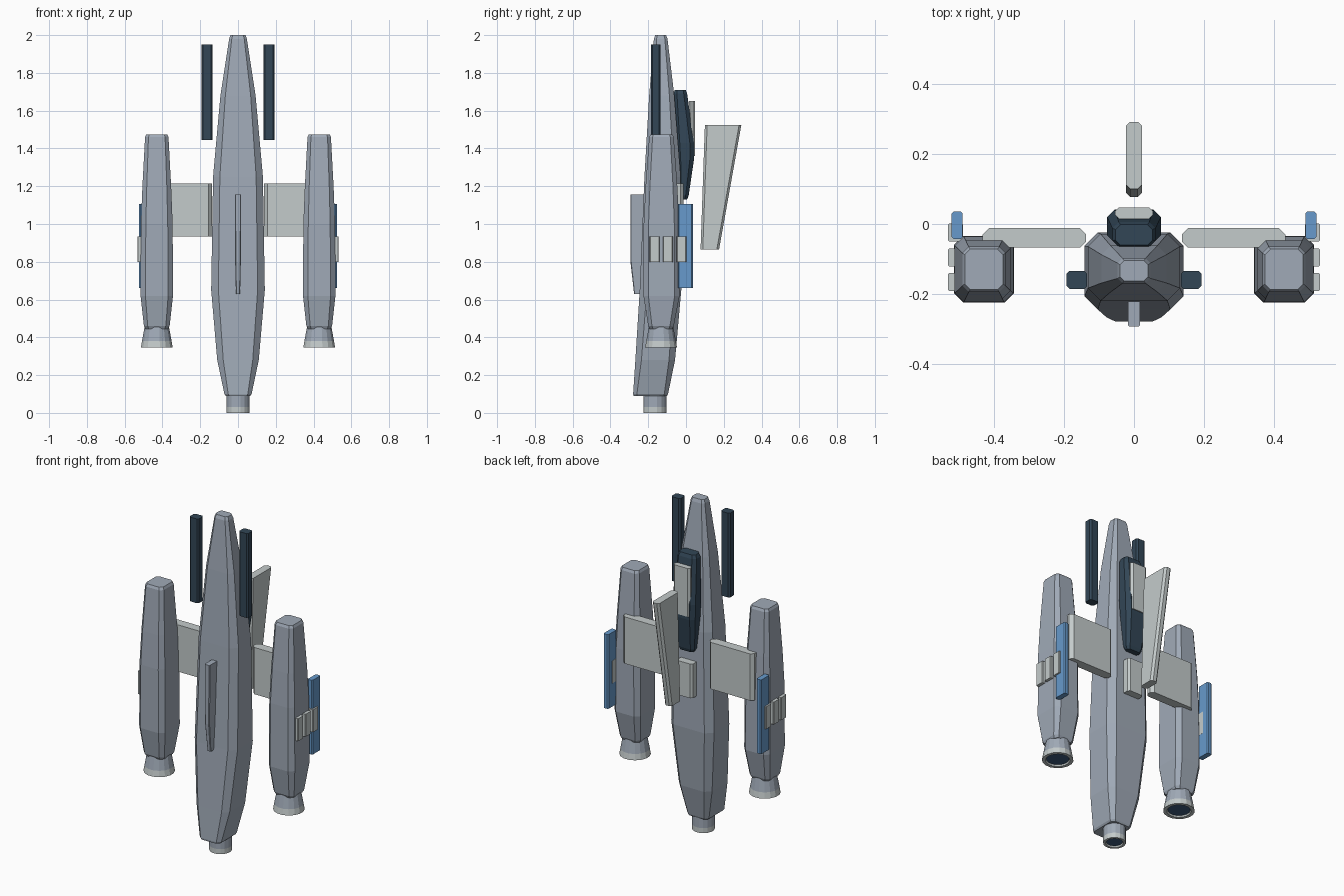
import bpy, bmesh, math

if "Cube" in bpy.data.objects:
    bpy.data.objects.remove(bpy.data.objects["Cube"])


def srgb(r, g, b):
    def lin(v):
        v /= 255
        return v / 12.92 if v < 0.04045 else ((v + 0.055) / 1.055) ** 2.4
    return (lin(r), lin(g), lin(b), 1)


def material(name, rgb):
    m = bpy.data.materials.new(name)
    m.diffuse_color = srgb(*rgb)
    m.use_nodes = True
    m.node_tree.nodes["Principled BSDF"].inputs["Base Color"].default_value = m.diffuse_color
    return m


HULL = material("hull grey", (160, 170, 183))
LIGHT = material("light grey", (196, 203, 203))
NAVY = material("dark navy", (50, 70, 86))
BLUE = material("panel blue", (103, 154, 204))
GLOW = material("engine blue", (62, 92, 125))


def loft(name, rings, mats, band_mat=lambda i: 0):
    """Skin a stack of equal-length point loops and cap both ends."""
    bm = bmesh.new()
    loops = [[bm.verts.new(p) for p in ring] for ring in rings]
    n = len(loops[0])
    for i in range(len(loops) - 1):
        for j in range(n):
            k = (j + 1) % n
            f = bm.faces.new((loops[i][j], loops[i][k], loops[i + 1][k], loops[i + 1][j]))
            f.material_index = band_mat(i)
    bm.faces.new(loops[0][::-1]).material_index = band_mat(0)
    bm.faces.new(loops[-1]).material_index = band_mat(len(loops) - 1)
    bmesh.ops.recalc_face_normals(bm, faces=bm.faces)
    mesh = bpy.data.meshes.new(name)
    bm.to_mesh(mesh)
    bm.free()
    for m in mats:
        mesh.materials.append(m)
    ob = bpy.data.objects.new(name, mesh)
    bpy.context.collection.objects.link(ob)
    return ob


def octagon(z, x0, x1, y0, y1, c):
    """Rectangle with cut corners at height z."""
    return [(x0 + c, y0, z), (x1 - c, y0, z), (x1, y0 + c, z), (x1, y1 - c, z),
            (x1 - c, y1, z), (x0 + c, y1, z), (x0, y1 - c, z), (x0, y0 + c, z)]


def slab(name, x, y, z, c, mat):
    return loft(name, [octagon(h, x[0], x[1], y[0], y[1], c) for h in z], [mat])


def body(name, cx, rows, mat):
    """Rows: height, half width, front y, back y, corner cut."""
    return loft(name, [octagon(z, cx - w, cx + w, y0, y1, c) for z, w, y0, y1, c in rows], [mat])


def circle(cx, cy, z, r, n=16):
    return [(cx + r * math.cos(math.tau * (i + 0.5) / n),
             cy + r * math.sin(math.tau * (i + 0.5) / n), z) for i in range(n)]


def nozzle(name, cx, cy, z0, z1, rim, r0, r1):
    """Flared bell with a light rim and a recessed blue disc."""
    rm = r0 + (r1 - r0) * 0.3
    spec = [(z0 + 0.008, r0 * 0.72), (z0, r0 * 0.78), (z0, r0), (z0 + rim, rm), (z1, r1)]
    ob = loft(name, [circle(cx, cy, z, r) for z, r in spec], [HULL, LIGHT, GLOW],
              lambda i: 1 if i < 3 else 0)
    for f in ob.data.polygons:
        if len(f.vertices) > 4 and f.center.z < z0 + 0.02:
            f.material_index = 2


# Main fuselage, nose up
body("fuselage", 0, [
    (0.09, 0.065, -0.278, -0.10, 0.018), (0.10, 0.072, -0.28, -0.095, 0.02),
    (0.28, 0.110, -0.268, -0.058, 0.032), (0.65, 0.142, -0.245, -0.025, 0.038),
    (1.25, 0.132, -0.220, -0.028, 0.036), (1.68, 0.093, -0.195, -0.062, 0.026),
    (1.98, 0.047, -0.170, -0.098, 0.014), (2.0, 0.04, -0.163, -0.105, 0.012)], HULL)
nozzle("main_nozzle", 0, -0.165, 0.0, 0.11, 0.03, 0.062, 0.062)

# Cockpit canopy with its back plate
body("canopy", 0, [
    (1.13, 0.045, -0.03, 0.006, 0.012), (1.15, 0.055, -0.04, 0.014, 0.016),
    (1.34, 0.075, -0.05, 0.042, 0.022), (1.43, 0.077, -0.055, 0.042, 0.022),
    (1.69, 0.062, -0.066, 0.006, 0.018), (1.71, 0.053, -0.06, -0.002, 0.014)], NAVY)
slab("canopy_plate", (-0.055, 0.055), (0.015, 0.048), (1.36, 1.65), 0.012, LIGHT)

# Small plate on the back of the fuselage
slab("back_plate", (-0.052, 0.052), (-0.04, 0.018), (0.86, 1.065), 0.012, LIGHT)

# Tail fin, wider towards the nose
loft("tail_fin", [octagon(0.865, -0.023, 0.023, 0.077, 0.175, 0.012),
                  octagon(1.525, -0.023, 0.023, 0.10, 0.293, 0.012)], [LIGHT])

# Keel fin on the front
loft("keel_fin", [octagon(0.63, -0.011, 0.011, -0.275, -0.20, 0.003),
                  octagon(0.80, -0.015, 0.015, -0.294, -0.18, 0.004),
                  octagon(1.155, -0.017, 0.017, -0.294, -0.17, 0.004)], [HULL])

for side, s in (("left", -1), ("right", 1)):
    def span(a, b):
        return tuple(sorted((s * a, s * b)))

    # Engine pod and its bell
    body(side + "_pod", s * 0.43, [
        (0.445, 0.060, -0.192, -0.072, 0.018), (0.46, 0.068, -0.200, -0.065, 0.02),
        (0.62, 0.086, -0.225, -0.034, 0.026), (1.00, 0.084, -0.224, -0.036, 0.026),
        (1.20, 0.076, -0.214, -0.046, 0.023), (1.46, 0.062, -0.195, -0.065, 0.018),
        (1.475, 0.055, -0.188, -0.072, 0.016)], HULL)
    nozzle(side + "_pod_nozzle", s * 0.43, -0.132, 0.345, 0.455, 0.035, 0.086, 0.066)

    # Wing slab joining pod to fuselage
    slab(side + "_wing", span(0.137, 0.434), (-0.068, -0.012), (0.935, 1.215), 0.018, LIGHT)

    # Gun rail beside the nose
    slab(side + "_rail", span(0.134, 0.194), (-0.186, -0.134), (1.445, 1.95), 0.009, NAVY)

    # Blue panel at the outer back edge of the pod
    slab(side + "_blue_panel", span(0.491, 0.523), (-0.043, 0.036), (0.66, 1.105), 0.006, BLUE)

    # Three vent plates on the pod's outer side
    for i, y in enumerate((-0.192, -0.122, -0.05)):
        slab(f"{side}_vent_{i + 1}", span(0.49, 0.533), (y, y + 0.052), (0.80, 0.935), 0.004, LIGHT)
